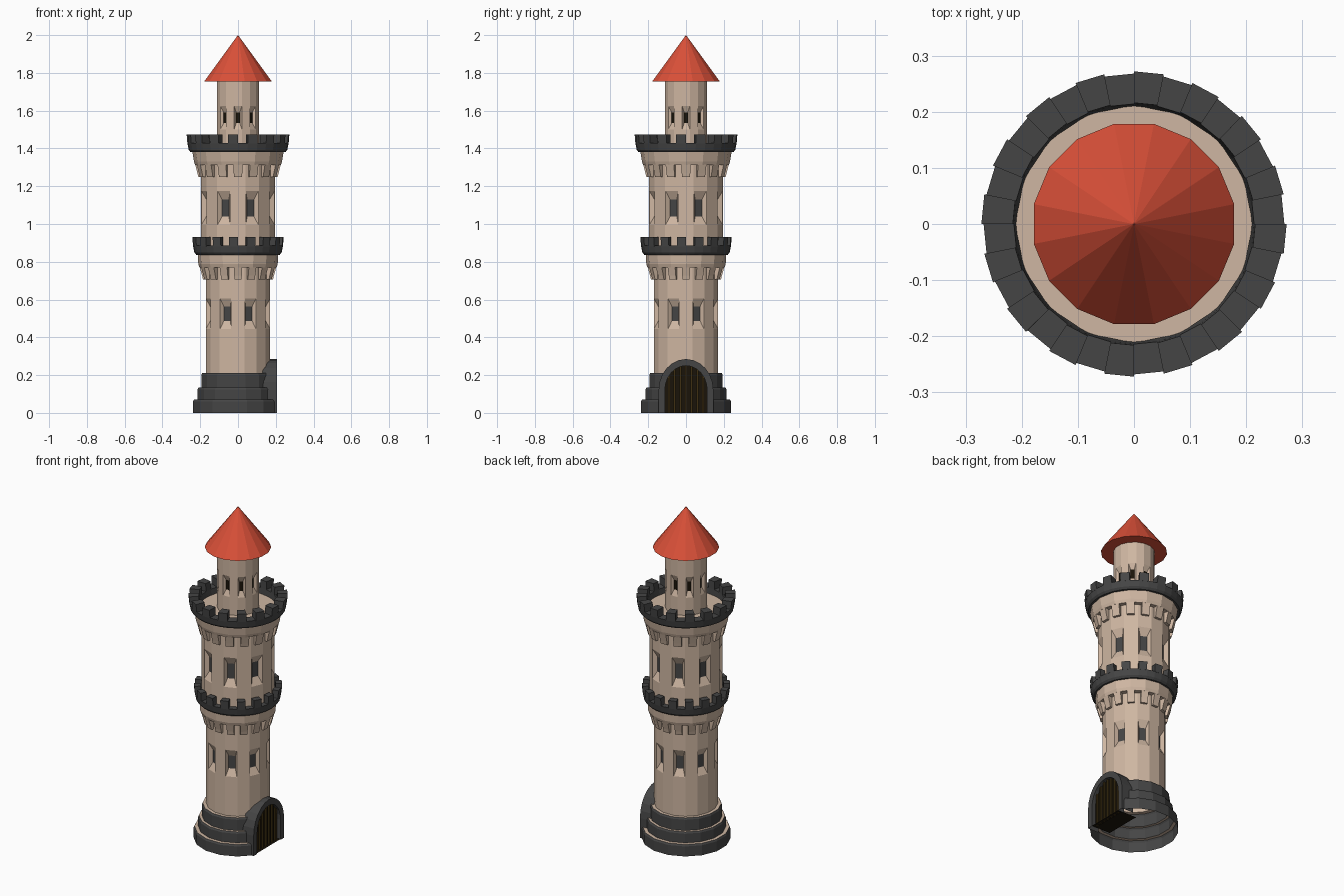
import bpy, bmesh
from math import sin, cos, pi, radians
from mathutils import Vector

if "Cube" in bpy.data.objects:
    bpy.data.objects.remove(bpy.data.objects["Cube"])


def mat(name, rgb):
    m = bpy.data.materials.new(name)
    m.diffuse_color = (*rgb, 1)
    m.use_nodes = True
    m.node_tree.nodes["Principled BSDF"].inputs["Base Color"].default_value = m.diffuse_color
    return m


BEIGE = mat("beige stone", (0.62, 0.47, 0.36))
DARK = mat("dark stone", (0.06, 0.06, 0.06))
RED = mat("red roof", (0.70, 0.08, 0.04))
BLACK = mat("gate shadow", (0.010, 0.007, 0.003))
BROWN = mat("gate bars", (0.05, 0.03, 0.006))


def finish(bm, name, *mats):
    me = bpy.data.meshes.new(name)
    bm.to_mesh(me)
    bm.free()
    for m in mats:
        me.materials.append(m)
    ob = bpy.data.objects.new(name, me)
    bpy.context.collection.objects.link(ob)
    return ob


def lathe(prof, n=16, phase=0.5, closed=False):
    """Spin an (r, z) profile; returns bmesh and faces[row][facet]."""
    bm = bmesh.new()
    rows = [[bm.verts.new((r * cos(2 * pi * (i + phase) / n),
                           r * sin(2 * pi * (i + phase) / n), z)) for i in range(n)]
            for r, z in prof]
    faces = []
    for j in range(len(rows) if closed else len(rows) - 1):
        a, b = rows[j], rows[(j + 1) % len(rows)]
        faces.append([bm.faces.new((a[i], a[(i + 1) % n], b[(i + 1) % n], b[i]))
                      for i in range(n)])
    return bm, faces


def sector(bm, prof, a0, a1):
    """Solid block: closed (r, z) profile swept between two angles (degrees)."""
    ends = [[bm.verts.new((r * cos(radians(a)), r * sin(radians(a)), z)) for r, z in prof]
            for a in (a0, a1)]
    a, b = ends
    n = len(prof)
    fs = [bm.faces.new(a), bm.faces.new(b[::-1])]
    fs += [bm.faces.new((a[i], b[i], b[(i + 1) % n], a[(i + 1) % n])) for i in range(n)]
    bmesh.ops.recalc_face_normals(bm, faces=fs)


def recess(bm, f, sx, sz, depth):
    """Splayed window: thin margin, then a smaller pane pushed inward."""
    c, nrm = f.calc_center_median(), f.normal.copy()
    side = Vector((-nrm.y, nrm.x, 0)).normalized()
    base = [v.co.copy() for v in f.verts]
    for kx, kz, d in ((0.93, 1.0, 0), (sx, sz, depth)):
        bmesh.ops.inset_individual(bm, faces=[f], thickness=0.002)
        for v in f.verts:
            o = v.co - c
            p = min(base, key=lambda q: (q - v.co).length) - c if d == 0 else o
            if d == 0:
                w, h = p.dot(side), p.z
                full = (w, h)
                v.co = c + side * w * kx + Vector((0, 0, h * 0.995))
            else:
                w, h = full
                v.co = (c + side * abs(w) * kx * (1 if o.dot(side) > 0 else -1)
                        + Vector((0, 0, abs(h) * kz * (1 if o.z > 0 else -1))) - nrm * d)
    f.material_index = 1


def storey(name, r, z0, w0, w1, z1, start, sx, sz, depth, pane):
    bm, faces = lathe([(r, z0), (r, w0), (r, w1), (r, z1)])
    bm.normal_update()
    for i in range(start, 16, 2):
        recess(bm, faces[1][i], sx, sz, depth)
    finish(bm, name, BEIGE, pane)


# stepped base, opened where the gate stands
bm, faces = lathe([(.243, 0), (.243, .06), (.238, .07), (.218, .07), (.218, .125),
                   (.213, .135), (.198, .135), (.198, .2), (.193, .21), (.17, .21)])
bm.normal_update()
for f in bm.faces:
    f.material_index = 1 if f.normal.z > 0.9 else 0
for row in faces:
    bmesh.ops.delete(bm, geom=[row[i] for i in (14, 15, 0)], context='FACES')
finish(bm, "stepped_base", DARK, BEIGE)

# tower storeys with splayed windows
storey("lower_storey", .174, .21, .445, .605, .85, 0, .55, .48, .02, DARK)
storey("middle_storey", .199, .84, .995, 1.175, 1.39, 0, .5, .5, .022, DARK)
storey("top_turret", .114, 1.38, 1.50, 1.625, 1.76, 1, .45, .46, .014, BLACK)


# flared gallery: corbel band, corbel teeth, dark parapet ring and merlons
def gallery(name, rb, z, r_low, r_top, ri, ro):
    bm, _ = lathe([(rb - .01, z - .068), (r_low, z - .068), (r_low + .006, z - .05),
                   (r_top, z), (r_top, z + .01)], phase=0)
    for k in range(16):
        a = 22.5 * k
        sector(bm, [(rb - .015, z - .132), (rb + .012, z - .132), (rb + .017, z - .11),
                    (r_low, z - .066), (rb - .015, z - .066)], a - 6, a + 6)
    finish(bm, name + "_corbels", BEIGE)
    bm, _ = lathe([(ri - .01, z), (ro - .02, z), (ro - .01, z + .012), (ro - .003, z + .048),
                   (ri, z + .048), (ri - .004, z + .012)], n=32, phase=0, closed=True)
    for k in range(16):
        a = 22.5 * k
        sector(bm, [(ri, z + .045), (ro - .003, z + .045), (ro + .001, z + .095),
                    (ri + .002, z + .095)], a - 11.25, a)
    finish(bm, name + "_parapet", DARK)
    bm, _ = lathe([(ri - .002, z + .014), (.1, z + .014)], phase=0)
    finish(bm, name + "_floor", BEIGE)


gallery("lower_gallery", .174, .837, .204, .213, .204, .241)
gallery("upper_gallery", .199, 1.38, .227, .241, .214, .271)

# conical roof
bm, _ = lathe([(.0005, 1.755), (.182, 1.755), (.0005, 2.0)])
bmesh.ops.remove_doubles(bm, verts=bm.verts, dist=.0004)
finish(bm, "conical_roof", RED)


# arched gate on the +x side
def arch(w, spring, top, n=12):
    return ([(-w, 0)] + [(-w * cos(pi * i / n), spring + (top - spring) * sin(pi * i / n))
                         for i in range(n + 1)] + [(w, 0)])


outer, inner = arch(.145, .12, .285), arch(.112, .12, .25)
bm = bmesh.new()
loops = [[bm.verts.new((x, y, z)) for y, z in pts]
         for pts, x in ((outer, .13), (outer, .206), (inner, .206), (inner, .165))]
for a, b in zip(loops, loops[1:]):
    for i in range(len(a) - 1):
        bm.faces.new((a[i], b[i], b[i + 1], a[i + 1]))
bmesh.ops.recalc_face_normals(bm, faces=bm.faces)
finish(bm, "gate_frame", DARK)

bm = bmesh.new()
bm.faces.new([bm.verts.new((.182, y, z)) for y, z in inner[::-1]])
bm.faces.new([bm.verts.new(p) for p in
              ((.08, -.112, .003), (.204, -.112, .003), (.204, .112, .003), (.08, .112, .003))])
bm.normal_update()
for f in bm.faces:
    if f.normal.x < -.5:
        f.normal_flip()
finish(bm, "gate_recess", BLACK)

# vertical gate bars
bm = bmesh.new()
for k in range(7):
    y = -.09 + .03 * k
    h = .12 + .13 * (1 - (y / .112) ** 2) ** .5
    r = bmesh.ops.create_cube(bm, size=1)
    for v in r['verts']:
        v.co = (.187 + v.co.x * .01, y + v.co.y * .011, h * (v.co.z + .5))
finish(bm, "gate_bars", BROWN)
